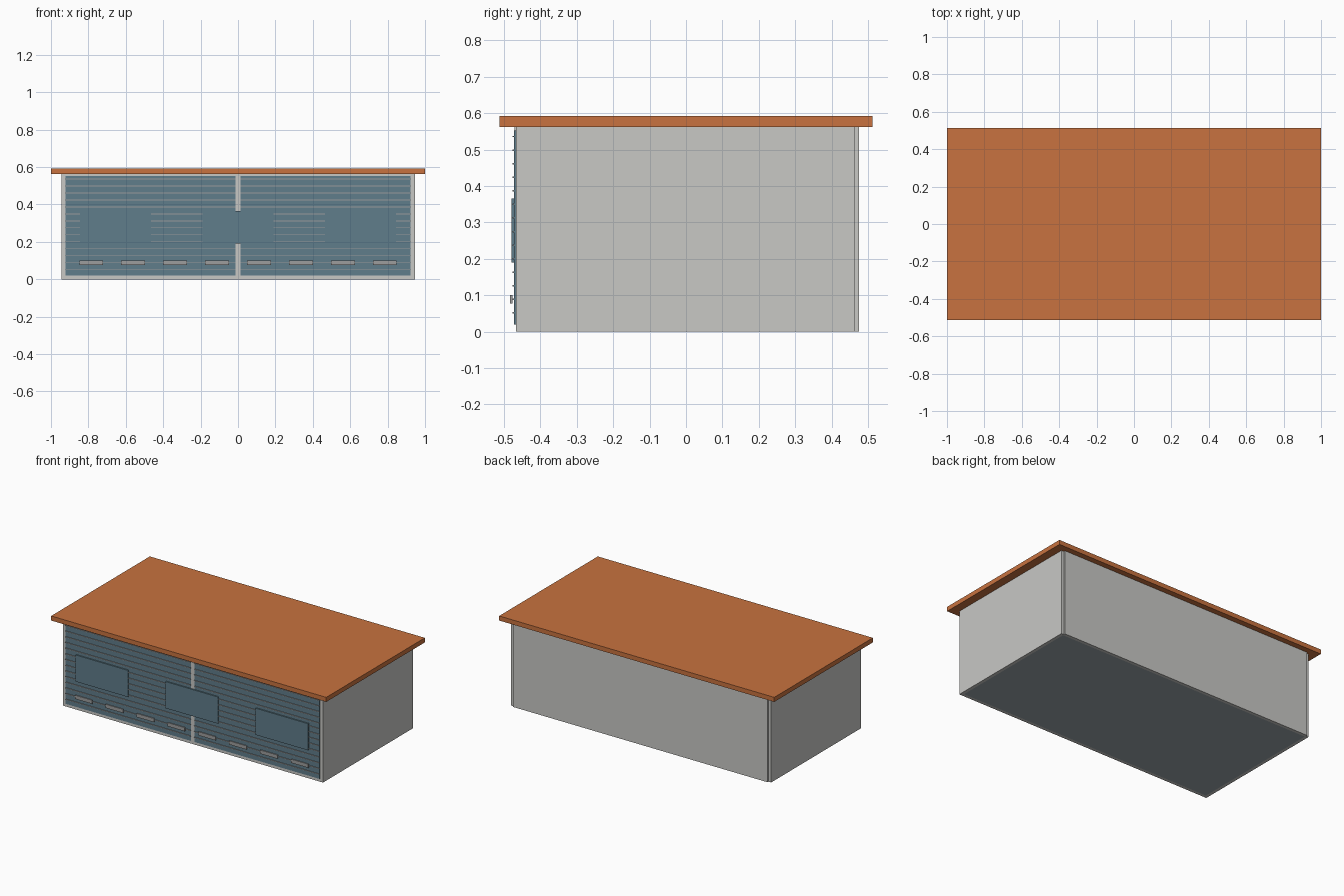
import bpy

old = bpy.data.objects.get("Cube")
if old:
    bpy.data.objects.remove(old, do_unlink=True)


def material(name, r, g, b):
    mat = bpy.data.materials.new(name)
    mat.use_nodes = True
    mat.diffuse_color = (r, g, b, 1)
    mat.node_tree.nodes["Principled BSDF"].inputs["Base Color"].default_value = (r, g, b, 1)
    return mat


wall_grey = material("wall grey", 0.58, 0.58, 0.56)
slate_blue = material("slate blue", 0.117, 0.205, 0.258)
roof_orange = material("roof orange", 0.58, 0.17, 0.05)
trim_grey = material("trim grey", 0.34, 0.34, 0.34)
floor_grey = material("floor grey", 0.33, 0.38, 0.41)


def box(name, x, y, z, mat):
    """Box from (low, high) ranges on each axis."""
    verts = [(a, b, c) for a in x for b in y for c in z]
    faces = [(0, 1, 3, 2), (4, 6, 7, 5), (0, 4, 5, 1),
             (2, 3, 7, 6), (0, 2, 6, 4), (1, 5, 7, 3)]
    mesh = bpy.data.meshes.new(name)
    mesh.from_pydata(verts, [], faces)
    mesh.materials.append(mat)
    obj = bpy.data.objects.new(name, mesh)
    bpy.context.collection.objects.link(obj)
    return obj


OUT, INNER = 0.945, 0.925      # side wall faces
FRONT, BACK = -0.467, 0.465    # wall ends
TOP = 0.562                    # underside of the roof
POST = 0.013                   # half width of the centre post

# Shell
box("roof", (-1, 1), (-0.512, 0.512), (TOP, 0.592), roof_orange)
box("back_wall", (-INNER, INNER), (BACK - 0.01, BACK + 0.01), (0, TOP), wall_grey)
box("front_wall", (-INNER, INNER), (FRONT, FRONT + 0.02), (0, TOP), wall_grey)
box("floor", (-INNER, INNER), (FRONT + 0.02, BACK - 0.01), (0, 0.02), floor_grey)
box("centre_post", (-POST, POST), (FRONT - 0.004, FRONT), (0.02, TOP), wall_grey)

# Side walls and the two front doors with their ribs
slat_heights = [0.051 + 0.0373 * i for i in range(14)]
for side, s in (("left", 1), ("right", -1)):
    box(side + "_wall", sorted((s * INNER, s * OUT)), (FRONT, BACK), (0, TOP), wall_grey)
    span = sorted((s * POST, s * (INNER - 0.002)))
    box(side + "_door", span, (FRONT - 0.005, FRONT), (0.02, 0.553), slate_blue)
    for i, z in enumerate(slat_heights):
        box(f"{side}_slat_{i + 1}", span, (-0.477, FRONT), (z - 0.002, z + 0.002), trim_grey)

# Flat panels across the front
for i, x in enumerate((-0.655, 0, 0.655)):
    box(f"front_panel_{i + 1}", (x - 0.19, x + 0.19), (-0.48, FRONT), (0.19, 0.365), slate_blue)

# Row of low handle plates
for i in range(8):
    x = (i - 3.5) * 0.2245
    box(f"handle_plate_{i + 1}", (x - 0.063, x + 0.063), (-0.483, -0.477), (0.077, 0.101), trim_grey)
